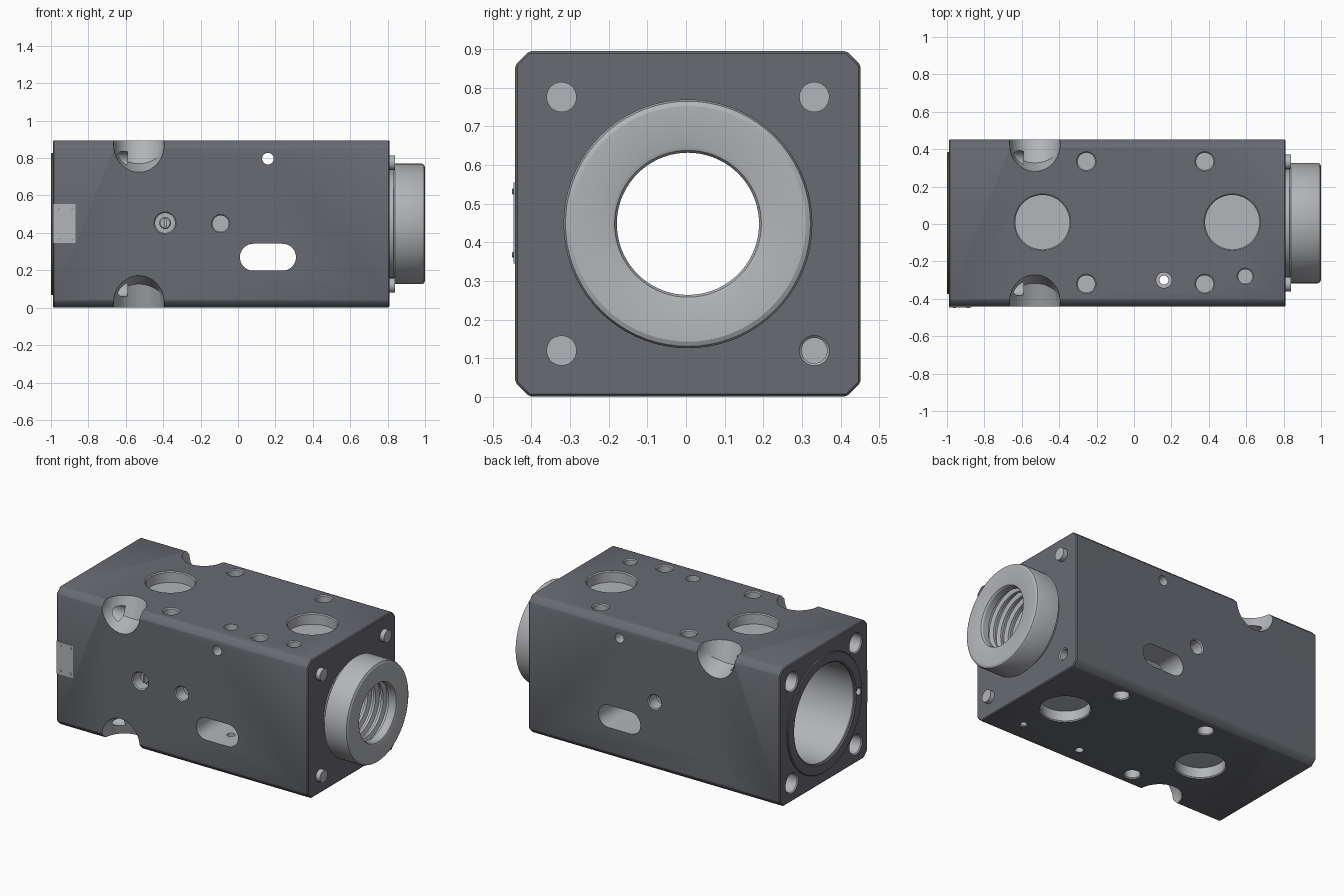
import bpy, bmesh, math
from mathutils import Vector, Matrix

if "Cube" in bpy.data.objects:
    bpy.data.objects.remove(bpy.data.objects["Cube"])

YC, ZC, H = 0.005, 0.448, 0.447      # block axis and half width
X0, X1 = -0.99, 0.81                 # block ends
C, S = math.cos(math.radians(20)), math.sin(math.radians(20))


def material(name, col):
    m = bpy.data.materials.new(name)
    m.diffuse_color = (*col, 1)
    m.use_nodes = True
    m.node_tree.nodes["Principled BSDF"].inputs["Base Color"].default_value = m.diffuse_color
    return m


dark = material("dark_coating", (0.14, 0.145, 0.165))
metal = material("bare_metal", (0.45, 0.46, 0.48))


def finish(name, bm, mat):
    bmesh.ops.recalc_face_normals(bm, faces=bm.faces)
    me = bpy.data.meshes.new(name)
    bm.to_mesh(me)
    bm.free()
    me.materials.append(mat)
    ob = bpy.data.objects.new(name, me)
    bpy.context.collection.objects.link(ob)
    return ob


def lathe(name, profile, pos, axis, mat=metal, tube=False, n=48):
    """Spin (distance along axis, radius) points; tube closes the profile on itself."""
    bm = bmesh.new()
    M = Matrix.Translation(pos) @ Vector(axis).to_track_quat('Z', 'Y').to_matrix().to_4x4()
    rings = [[bm.verts.new(M @ Vector((r * math.cos(2 * math.pi * i / n),
                                       r * math.sin(2 * math.pi * i / n), t)))
              for i in range(n)] for t, r in profile]
    pairs = list(zip(rings, rings[1:]))
    if tube:
        pairs.append((rings[-1], rings[0]))
    else:
        bm.faces.new(rings[0])
        bm.faces.new(rings[-1])
    for a, b in pairs:
        for i in range(n):
            j = (i + 1) % n
            bm.faces.new((a[i], a[j], b[j], b[i]))
    return finish(name, bm, mat)


def prism(name, pts, vec, mat=metal):
    bm = bmesh.new()
    f = bm.faces.new([bm.verts.new(p) for p in pts])
    ext = bmesh.ops.extrude_face_region(bm, geom=[f])["geom"]
    bmesh.ops.translate(bm, vec=vec, verts=[v for v in ext if isinstance(v, bmesh.types.BMVert)])
    return finish(name, bm, mat)


def apply(ob, mod):
    bpy.context.view_layer.objects.active = ob
    bpy.ops.object.modifier_apply(modifier=mod.name)


def boolean(ob, cutter, op='DIFFERENCE', keep=False):
    m = ob.modifiers.new("cut", 'BOOLEAN')
    m.operation, m.object, m.solver = op, cutter, 'EXACT'
    m.material_mode = 'TRANSFER'
    apply(ob, m)
    if not keep:
        bpy.data.objects.remove(cutter)


def hole(ob, pos, axis, r, depth, lip=0.006):
    """Drill a hole with a small countersink; axis points out of the surface."""
    boolean(ob, lathe("cutter", [(-depth, r), (-lip, r), (0, r + lip), (0.03, r + lip)], pos, axis))


# Main block with chamfered long edges
c = 0.036
half = [(H, H - c), (H - c, H), (c - H, H), (-H, H - c), (-H, c - H), (c - H, -H), (H - c, -H), (H, c - H)]
block = prism("main_block", [(X0, YC + y, ZC + z) for y, z in half], (X1 - X0, 0, 0), dark)
bev = block.modifiers.new("bevel", 'BEVEL')
bev.width, bev.segments = 0.006, 1
apply(block, bev)

# Long bore, narrower at the collar end
boolean(block, lathe("cutter", [(-1.2, 0.312), (0.76, 0.312), (0.76, 0.25), (0.9, 0.25)],
                     (0, YC, ZC), (1, 0, 0)))

# Corner pockets, bolt passages and threaded end holes
for sy in (1, -1):
    for sz in (1, -1):
        a = lathe("pocket", [(-0.4, 0.135), (0.45, 0.135)],
                  (-0.53, YC + sy * H, ZC + sz * 0.42), (0, -sy * C, sz * S))
        b = lathe("pocket_b", [(-0.4, 0.135), (0.45, 0.135)],
                  (-0.53, YC + sy * 0.42, ZC + sz * H), (0, sy * S, -sz * C))
        boolean(a, b, 'INTERSECT')
        boolean(block, a)
        y, z = YC + sy * 0.327, ZC + sz * 0.328
        hole(block, (X0, y, z), (-1, 0, 0), 0.06, 0.4)
        hole(block, (X1, y, z), (1, 0, 0), 0.033, 0.07)

# Matching blind holes on the top and bottom
for z, d in ((ZC + H, 1), (ZC - H, -1)):
    for x in (-0.49, 0.525):
        hole(block, (x, 0.01, z), (0, 0, d), 0.145, 0.07)
    for x in (-0.255, 0.378):
        for y in (0.335, -0.32):
            hole(block, (x, y, z), (0, 0, d), 0.046, 0.08)
hole(block, (0.595, -0.28, ZC + H), (0, 0, 1), 0.038, 0.08)
hole(block, (0.595, -0.28, ZC - H), (0, 0, -1), 0.018, 0.06)

# Stepped vertical passage and cross passage
boolean(block, lathe("cutter", [(-1.0, 0.024), (-0.04, 0.024), (-0.04, 0.042), (0.05, 0.042)],
                     (0.16, -0.30, ZC + H), (0, 0, 1)))
boolean(block, lathe("cutter", [(-0.6, 0.031), (0.6, 0.031)], (0.16, 0, 0.797), (0, 1, 0)))

# Side ports and the slot through both walls
for s in (1, -1):
    hole(block, (-0.093, YC + s * H, 0.45), (0, s, 0), 0.043, 0.08)
hole(block, (-0.39, YC - H, 0.453), (0, -1, 0), 0.053, 0.08)
slot = []
for k in range(2):
    for i in range(17):
        t = math.pi * (k + i / 16) - math.pi / 2
        slot.append((0.16 + (0.078, -0.078)[k] + 0.072 * math.cos(t), -0.6, 0.27 + 0.072 * math.sin(t)))
boolean(block, prism("cutter", slot, (0, 1.2, 0)))

# Raised rim on the open end
rim = lathe("end_rim", [(-1.0, 0.318), (-1.0, 0.375), (-0.995, 0.38), (-0.98, 0.38), (-0.98, 0.31), (-0.992, 0.31)],
            (0, YC, ZC), (1, 0, 0), dark, tube=True, n=64)
for part in (rim, block):
    hole(part, (-1.0, -0.34, 0.46), (-1, 0, 0), 0.022, 0.07, 0.003)

# Collar with a stepped neck and internal grooves
prof = [(0.72, 0.31), (0.758, 0.31), (0.758, 0.288), (0.832, 0.288), (0.832, 0.312), (0.84, 0.322),
        (0.982, 0.322), (0.994, 0.317), (1.0, 0.305), (1.0, 0.2), (0.996, 0.19), (0.986, 0.184)]
for i in range(4):
    x = 0.945 - i * 0.055
    prof += [(x, 0.184), (x - 0.008, 0.212), (x - 0.03, 0.212), (x - 0.038, 0.184)]
prof.append((0.72, 0.184))
lathe("collar", prof, (0, YC, ZC), (1, 0, 0), tube=True, n=72)

# Recessed screw in the front port
screw = lathe("recessed_screw", [(0, 0.032), (0.03, 0.032), (0.036, 0.026)], (-0.39, -0.365, 0.453), (0, -1, 0), n=32)
boolean(screw, prism("cutter", [(-0.394, -0.45, 0.433), (-0.386, -0.45, 0.433),
                                (-0.386, -0.45, 0.473), (-0.394, -0.45, 0.473)], (0, 0.06, 0)))

# Riveted plate on the front
yf = YC - H
prism("side_plate", [(-0.988, yf - 0.004, 0.345), (-0.87, yf - 0.004, 0.345),
                     (-0.87, yf - 0.004, 0.555), (-0.988, yf - 0.004, 0.555)], (0, 0.01, 0))
for x in (-0.96, -0.888):
    for z in (0.368, 0.532):
        lathe("plate_rivet", [(0, 0.008), (0.006, 0.008), (0.008, 0.005)], (x, yf, z), (0, -1, 0), n=12)

# Smooth round surfaces, keep edges sharp
for ob in bpy.context.scene.objects:
    ob.select_set(True)
bpy.context.view_layer.objects.active = block
bpy.ops.object.shade_smooth_by_angle(angle=math.radians(25))
